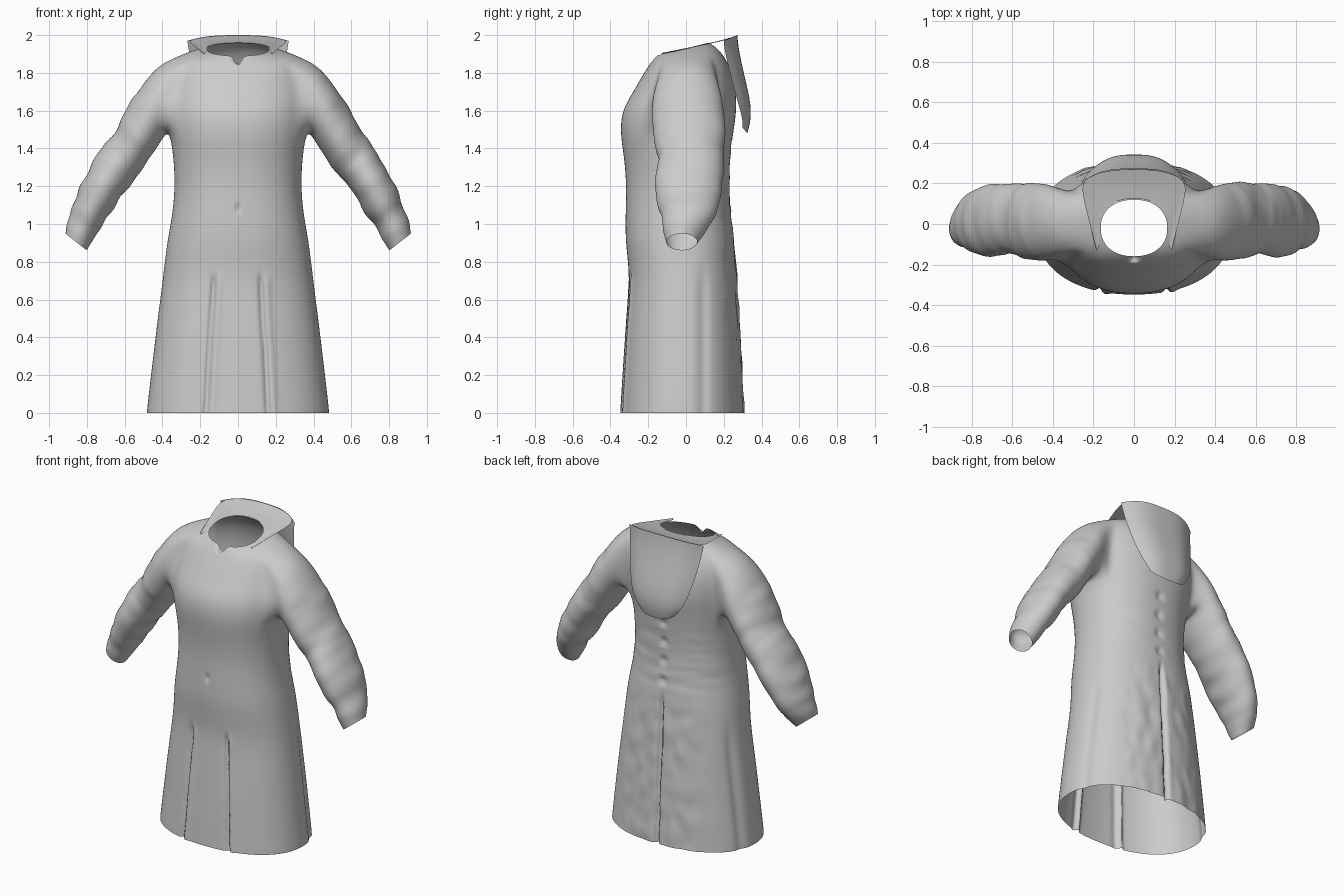
import bpy
import bmesh
import math
from mathutils import Vector, noise

if "Cube" in bpy.data.objects:
    bpy.data.objects.remove(bpy.data.objects["Cube"], do_unlink=True)

cloth = bpy.data.materials.new("grey_cloth")
cloth.use_nodes = True
GREY = (0.6, 0.6, 0.6, 1)
cloth.diffuse_color = GREY
cloth.node_tree.nodes["Principled BSDF"].inputs["Base Color"].default_value = GREY


def mirrored_object(name, bm, levels):
    """Mirror a half mesh over x, subdivide it and bake the result."""
    bmesh.ops.recalc_face_normals(bm, faces=bm.faces)
    half = bpy.data.meshes.new(name + "_half")
    bm.to_mesh(half)
    bm.free()
    obj = bpy.data.objects.new(name, half)
    bpy.context.collection.objects.link(obj)
    mirror = obj.modifiers.new("mirror", 'MIRROR')
    mirror.use_clip = True
    sub = obj.modifiers.new("smooth", 'SUBSURF')
    sub.levels = sub.render_levels = levels
    sub.boundary_smooth = 'PRESERVE_CORNERS'
    deps = bpy.context.evaluated_depsgraph_get()
    mesh = bpy.data.meshes.new_from_object(obj.evaluated_get(deps))
    obj.modifiers.clear()
    obj.data = mesh
    bpy.data.meshes.remove(half)
    mesh.materials.clear()
    mesh.materials.append(cloth)
    mesh.polygons.foreach_set("use_smooth", [True] * len(mesh.polygons))
    return obj


def bump(d, width):
    return math.exp(-(d / width) ** 2)


def fade(low, high, value):
    t = min(max((value - low) / (high - low), 0), 1)
    return t * t * (3 - 2 * t)


# Robe body, half of it: height, half width, front y, back y, tilt, side lift
BODY = [
    (0, .485, -.35, .31, 0, 0), (.02, .484, -.349, .309, 0, 0),
    (.25, .457, -.335, .30, 0, 0), (.5, .427, -.318, .285, 0, 0),
    (.72, .398, -.297, .27, 0, 0), (.9, .378, -.322, .26, 0, 0),
    (1.05, .348, -.322, .24, 0, 0), (1.2, .335, -.316, .23, 0, 0),
    (1.35, .342, -.328, .235, 0, 0), (1.48, .362, -.35, .25, 0, 0),
    (1.6, .375, -.342, .27, 0, 0), (1.7, .375, -.28, .265, 0, .01),
    (1.78, .355, -.235, .25, 0, .03), (1.84, .315, -.21, .22, .1, .05),
    (1.895, .235, -.185, .17, .2, .02), (1.925, .165, -.16, .12, .25, 0),
]
COLS = 16
HOLE_COLS, HOLE_ROWS = (5, 11), (9, 13)

# Sleeve sections: upper x and z, lower x and z, front y, back y
SLEEVE = [
    (.43, 1.84, .385, 1.475, -.18, .195), (.52, 1.72, .42, 1.415, -.185, .205),
    (.605, 1.595, .48, 1.325, -.175, .21), (.665, 1.465, .545, 1.24, -.145, .195),
    (.70, 1.435, .565, 1.215, -.15, .20), (.79, 1.3, .625, 1.135, -.17, .20),
    (.865, 1.13, .70, 1.02, -.145, .175), (.9, 1.03, .755, .935, -.125, .12),
    (.916, .95, .80, .86, -.105, .06),
]

bm = bmesh.new()
grid = []
for z, a, front, back, tilt, lift in BODY:
    row = []
    mid, b = (front + back) / 2, (back - front) / 2
    for i in range(COLS + 1):
        t = math.pi * (i / COLS - .5)
        x = a * math.cos(t) ** .9 if 0 < i < COLS else 0
        y = b * math.copysign(abs(math.sin(t)) ** .9, t)
        row.append(bm.verts.new((x, mid + y, z + tilt * y + lift * math.cos(t) ** 2)))
    grid.append(row)
(c0, c1), (r0, r1) = HOLE_COLS, HOLE_ROWS
for r in range(len(grid) - 1):
    for c in range(COLS):
        if not (c0 <= c < c1 and r0 <= r < r1):
            bm.faces.new((grid[r][c], grid[r][c + 1], grid[r + 1][c + 1], grid[r + 1][c]))

# Sleeve grown out of the armhole loop
loop = [grid[r0][c] for c in range(c0, c1 + 1)]
loop += [grid[r][c1] for r in range(r0 + 1, r1)]
loop += [grid[r1][c] for c in range(c1, c0 - 1, -1)]
loop += [grid[r][c0] for r in range(r1 - 1, r0, -1)]
n = len(loop)
for ux, uz, lx, lz, front, back in SLEEVE:
    centre = Vector(((ux + lx) / 2, (front + back) / 2, (uz + lz) / 2))
    rise = Vector(((ux - lx) / 2, 0, (uz - lz) / 2))
    side = Vector((0, (back - front) / 2, 0))
    ring = []
    for k in range(n):
        ang = 2 * math.pi * (k - 3) / n - math.pi / 2
        ring.append(bm.verts.new(centre + side * math.cos(ang) + rise * math.sin(ang)))
    for k in range(n):
        m = (k + 1) % n
        bm.faces.new((loop[k], loop[m], ring[m], ring[k]))
    loop = ring
robe = mirrored_object("robe", bm, 3)

# Pleats, seams and cloth wrinkles pressed into the robe
smooth_points = [(v.co.copy(), v.normal.copy()) for v in robe.data.vertices]
pressed = []
for point, normal in smooth_points:
    x, y, z = point
    push = 0
    if y < 0:
        skirt = 1 - fade(.68, .75, z)
        for top, hem in ((-.13, -.17), (.12, .16)):
            line = hem + (top - hem) * z / .72 + .006 * noise.noise((hem, 0, z * 14))
            push += skirt * (.022 * bump(x - line, .012) - .008 * bump(x - line - .03, .02))
        push += .02 * bump(x, .012) * bump(z - 1.08, .015)
        if z > 1.8:
            point.z -= .04 * bump(x, .025) * fade(1.84, 1.89, z)
    else:
        body = 1 - fade(.36, .42, abs(x))
        seam = 1 - fade(.85, .98, z)
        dents = max(math.sin(z * 50), 0) * fade(.95, 1, z) * (1 - fade(1.4, 1.5, z))
        push -= .03 * seam * bump(x, .013) + .015 * dents * bump(x, .025)
        ripple = noise.noise((x * 14, 3, z * 9))
        push += .008 * ripple * (1 - fade(.8, 1, z)) * (1 - fade(.2, .35, abs(x)))
        push += .006 * noise.noise((x * 5, 7, z * 22)) * bump(z - 1.15, .2) * body
    point.y += push
    # Long folds down each side of the skirt
    if abs(x) > .2 and z < .9:
        point.x -= math.copysign(.012 * bump(y - .09, .03) * (1 - fade(.6, .85, z)), x)
    # Creases around the sleeves
    sleeve = fade(.42, .55, abs(x)) * fade(.84, 1, z) * (1 - fade(1.6, 1.8, z))
    if sleeve > 0:
        along = z - .7 * abs(x)
        crease = noise.noise((along * 9, y * 4, 2 + x))
        point += normal * (.012 * sleeve * crease)
    pressed.extend(point)
robe.data.vertices.foreach_set("co", pressed)
robe.data.update()

# Hood hanging at the back: centre z, edge z, centre y, edge y, half width
HOOD = [
    (2.0, 1.97, .272, .2, .268), (1.96, 1.93, .275, .203, .262),
    (1.88, 1.85, .287, .22, .25), (1.75, 1.73, .318, .25, .228),
    (1.63, 1.61, .345, .285, .195), (1.54, 1.55, .342, .3, .16),
    (1.48, 1.51, .325, .3, .125),
]
bm = bmesh.new()
STEPS = 6
rows = []
for zc, ze, yc, ye, w in HOOD:
    row = []
    for i in range(STEPS + 1):
        u = i / STEPS
        row.append(bm.verts.new((u * w, yc + (ye - yc) * u ** 3, zc + (ze - zc) * u ** 3)))
    rows.append(row)
for low, high in zip(rows, rows[1:]):
    for i in range(STEPS):
        bm.faces.new((low[i], low[i + 1], high[i + 1], high[i]))
mirrored_object("hood", bm, 2)

# Collar lying round the neck: outer edge, then inner edge
COLLAR = [
    ((0, .272, 2.0), (0, .13, 1.96)), ((.13, .265, 1.995), (.08, .12, 1.957)),
    ((.21, .24, 1.985), (.13, .08, 1.95)), ((.268, .2, 1.97), (.165, .04, 1.94)),
    ((.235, .07, 1.945), (.17, 0, 1.93)), ((.21, -.03, 1.925), (.172, -.06, 1.915)),
    ((.185, -.13, 1.905), (.175, -.12, 1.9)),
]
bm = bmesh.new()
strips = []
for outer, inner in COLLAR:
    p, q = Vector(outer), Vector(inner)
    middle = p.lerp(q, .5) - Vector((0, 0, .004))
    strips.append([bm.verts.new(c) for c in (p, middle, q)])
for s, t in zip(strips, strips[1:]):
    for i in range(2):
        bm.faces.new((s[i], s[i + 1], t[i + 1], t[i]))
mirrored_object("collar", bm, 2)
